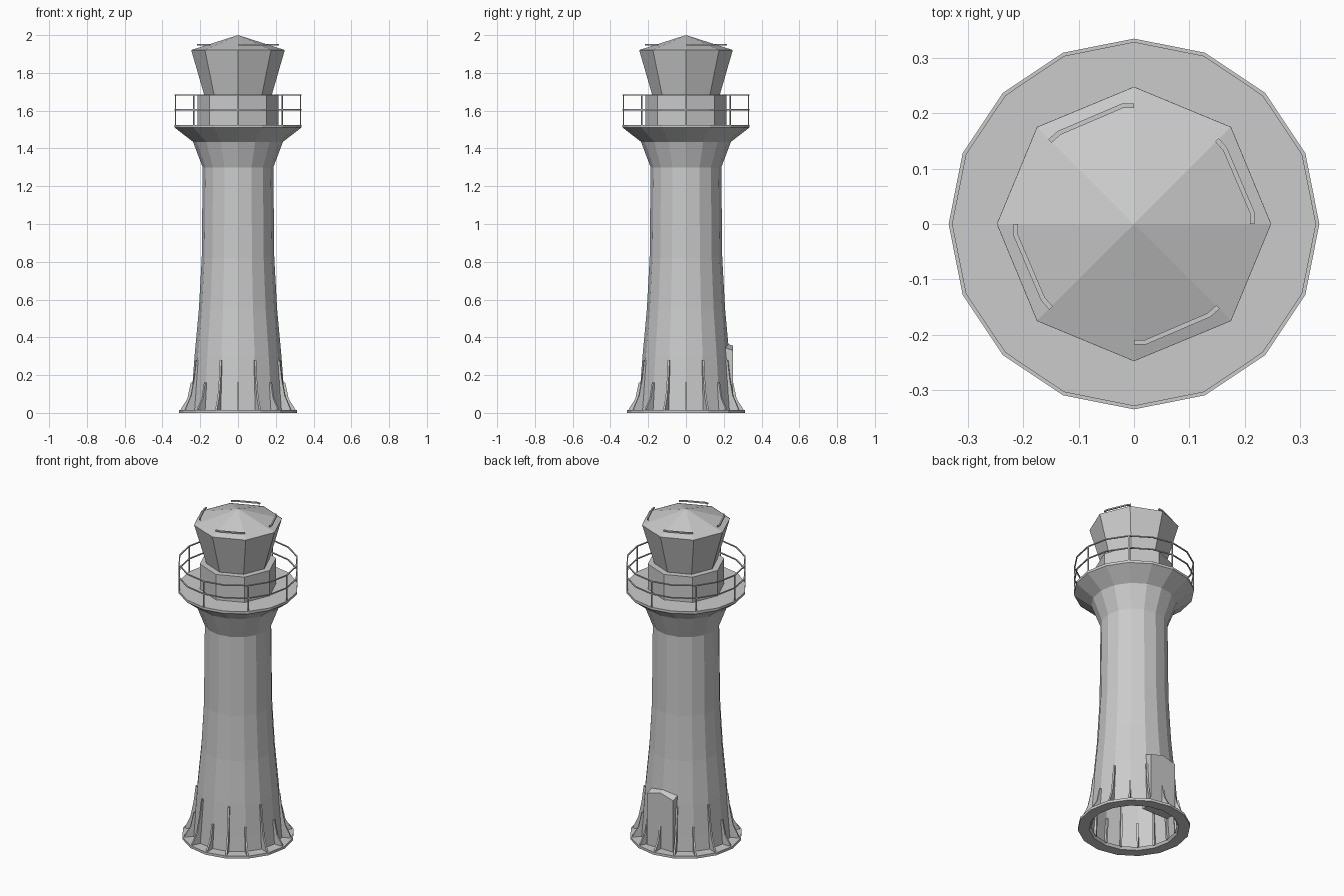
import bpy, bmesh
from math import cos, sin, pi
from mathutils import Matrix, Vector

old = bpy.data.objects.get("Cube")
if old:
    bpy.data.objects.remove(old, do_unlink=True)

GREY = (0.6, 0.6, 0.6, 1)
stone = bpy.data.materials.new("plain_grey")
stone.use_nodes = True
stone.diffuse_color = GREY
stone.node_tree.nodes["Principled BSDF"].inputs["Base Color"].default_value = GREY


def finish(name, bm):
    mesh = bpy.data.meshes.new(name)
    bm.to_mesh(mesh)
    bm.free()
    mesh.materials.append(stone)
    obj = bpy.data.objects.new(name, mesh)
    bpy.context.scene.collection.objects.link(obj)
    return obj


def lathe(name, profile, sides, closed=False):
    """Turn (radius, height) points, listed upward on the outside, into a faceted solid."""
    bm = bmesh.new()
    rings = []
    for r, z in profile:
        if r == 0:
            rings.append([bm.verts.new((0, 0, z))] * sides)
        else:
            rings.append([bm.verts.new((r * cos(2 * pi * i / sides), r * sin(2 * pi * i / sides), z))
                          for i in range(sides)])
    pairs = list(zip(rings, rings[1:] + rings[:1] if closed else rings[1:]))
    for a, b in pairs:
        for i in range(sides):
            j = (i + 1) % sides
            bm.faces.new(list(dict.fromkeys((a[i], a[j], b[j], b[i]))))
    return finish(name, bm)


def prism(bm, outline, offset):
    """Extrude a planar outline along an offset."""
    offset = Vector(offset)
    start = [bm.verts.new(Vector(p)) for p in outline]
    face = bm.faces.new(start)
    out = bmesh.ops.extrude_face_region(bm, geom=[face], use_keep_orig=True)
    moved = [g for g in out["geom"] if isinstance(g, bmesh.types.BMVert)]
    bmesh.ops.translate(bm, verts=moved, vec=offset)


def turn(bm, first, angle):
    """Rotate the vertices added since index first about the tower axis."""
    bm.verts.ensure_lookup_table()
    bmesh.ops.rotate(bm, verts=bm.verts[first:], cent=(0, 0, 0), matrix=Matrix.Rotation(angle, 3, "Z"))


def solid(name, bm):
    bmesh.ops.recalc_face_normals(bm, faces=bm.faces)
    return finish(name, bm)


# Hollow tower shaft flaring into the gallery deck
lathe("tower", [(0.253, 0), (0.245, 0.1), (0.23, 0.3), (0.207, 0.55), (0.192, 0.82), (0.187, 1.3),
                (0.238, 1.435), (0.335, 1.51), (0.335, 1.525), (0, 1.525)], 16)

# Foot ring
lathe("foot_ring", [(0.25, 0), (0.313, 0), (0.313, 0.015), (0.24, 0.015)], 16, closed=True)

# Buttress fins, alternately short and tall
bm = bmesh.new()
for i in range(16):
    top = 0.28 if i % 2 else 0.16
    first = len(bm.verts)
    curve = [(0.305, 0.012), (0.3, 0.025), (0.268, 0.075), (0.25, 0.16)]
    if i % 2:
        curve = [(0.305, 0.012), (0.3, 0.025), (0.27, 0.09), (0.252, 0.18)]
    outline = curve + [(0.24, top), (0.225, top), (0.235, 0.012)]
    prism(bm, [(r, -0.005, z) for r, z in outline], (0, 0.01, 0))
    turn(bm, first, i * pi / 8)
solid("buttress_fins", bm)

# Doorway block with a pointed top sloping outward
bm = bmesh.new()
prism(bm, [(-0.088, 0.25, 0.01), (0.088, 0.25, 0.01), (0.088, 0.25, 0.33),
           (0, 0.25, 0.355), (-0.088, 0.25, 0.33)], (0, -0.07, 0))
for v in bm.verts:
    if v.co.y < 0.2 and v.co.z > 0.3:
        v.co.z += 0.025
solid("doorway", bm)

# Gallery railing
for name, z in (("middle_rail", 1.605), ("top_rail", 1.682)):
    lathe(name, [(0.328, z - 0.003), (0.335, z - 0.003), (0.335, z + 0.003), (0.328, z + 0.003)], 16, closed=True)
bm = bmesh.new()
for i in range(8):
    first = len(bm.verts)
    prism(bm, [(0.328, -0.003, 1.52), (0.334, -0.003, 1.52), (0.334, 0.003, 1.52), (0.328, 0.003, 1.52)],
          (0, 0, 0.162))
    turn(bm, first, i * pi / 4)
solid("railing_posts", bm)

# Lantern room: plinth, outward-leaning panes and shallow roof
lathe("lantern_plinth", [(0.215, 1.525), (0.215, 1.68), (0, 1.68)], 8)
lathe("lantern", [(0.178, 1.68), (0.248, 1.922)], 8)
lathe("lantern_roof", [(0, 1.921), (0.248, 1.921), (0, 2.0)], 8)

# Bent grab bars above the roof
path = [(0, 0.218), (-0.021, 0.218), (-0.138, 0.168), (-0.155, 0.153)]
bm = bmesh.new()
for i in range(4):
    first = len(bm.verts)
    inner = [(x * 0.96, y * 0.96, 1.946) for x, y in reversed(path)]
    prism(bm, [(x, y, 1.946) for x, y in path] + inner, (0, 0, 0.008))
    turn(bm, first, i * pi / 2)
solid("roof_grab_bars", bm)
